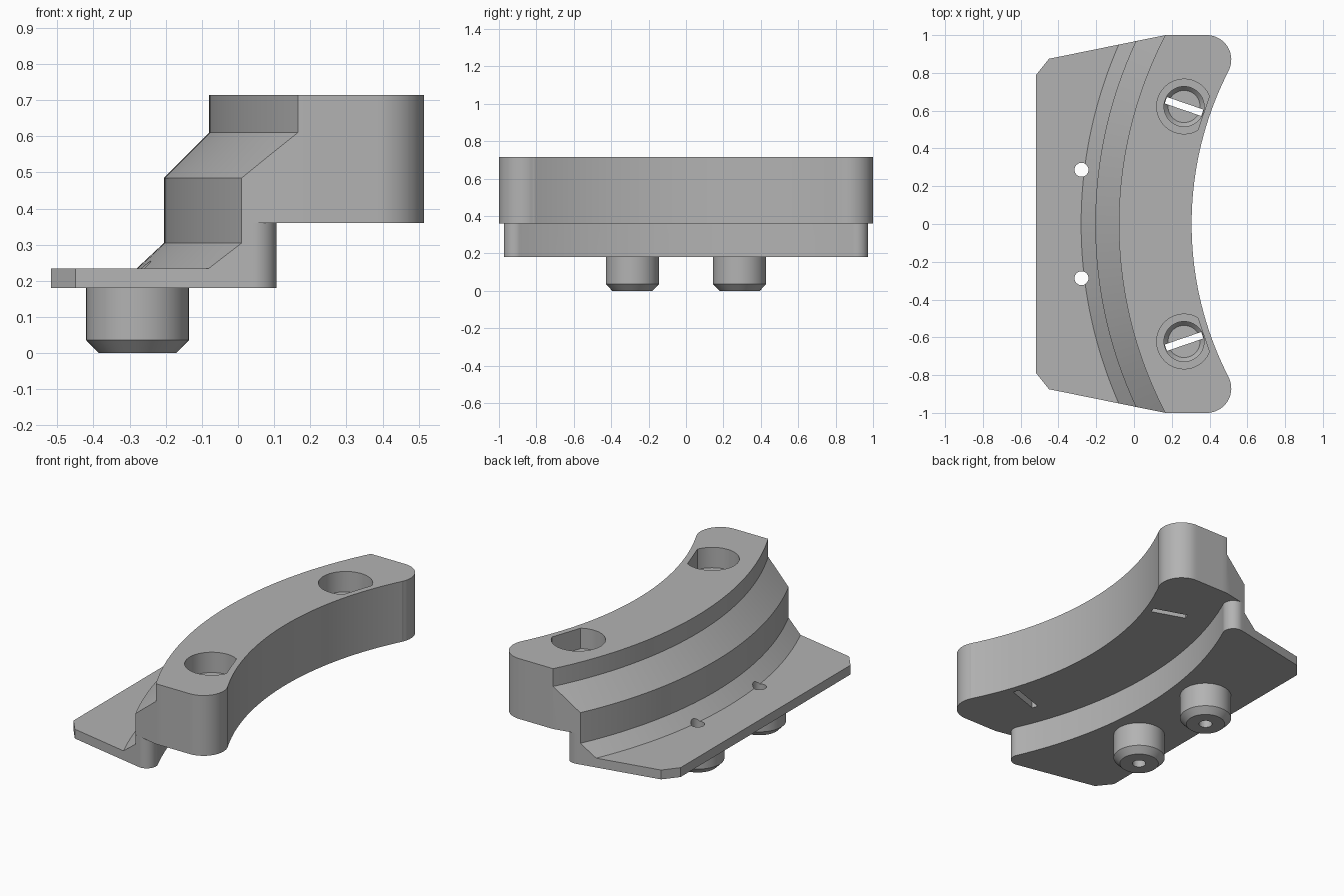
import bpy, bmesh
from math import sin, cos, radians, pi, atan2

if "Cube" in bpy.data.objects:
    bpy.data.objects.remove(bpy.data.objects["Cube"], do_unlink=True)

grey = bpy.data.materials.new("plain grey")
grey.use_nodes = True
colour = (0.45, 0.45, 0.45, 1)
grey.diffuse_color = colour
grey.node_tree.nodes["Principled BSDF"].inputs["Base Color"].default_value = colour

CX = 2.08          # centre of all the curved walls
HOLE = (0.265, 0.622)
PIN = (-0.278, 0.287)


def make(name, bm):
    bmesh.ops.recalc_face_normals(bm, faces=bm.faces)
    mesh = bpy.data.meshes.new(name)
    bm.to_mesh(mesh)
    bm.free()
    mesh.materials.append(grey)
    obj = bpy.data.objects.new(name, mesh)
    bpy.context.collection.objects.link(obj)
    return obj


def loft(name, rings):
    """Closed solid through rings of equal point count."""
    bm = bmesh.new()
    rows = [[bm.verts.new(p) for p in ring] for ring in rings]
    n = len(rows[0])
    for a, b in zip(rows, rows[1:]):
        for i in range(n):
            j = (i + 1) % n
            bm.faces.new((a[i], a[j], b[j], b[i]))
    bm.faces.new(rows[0])
    bm.faces.new(rows[-1])
    return make(name, bm)


def prism(name, outline, z0, z1):
    return loft(name, [[(x, y, z) for x, y in outline] for z in (z0, z1)])


def arc(cx, cy, r, a0, a1, n):
    return [(cx + r * cos(radians(a0 + (a1 - a0) * i / n)),
             cy + r * sin(radians(a0 + (a1 - a0) * i / n))) for i in range(n + 1)]


def turned(name, x, y, steps, n=48):
    """Round solid from (radius, z) steps."""
    return loft(name, [[(x + r * cos(2 * pi * i / n), y + r * sin(2 * pi * i / n), z)
                        for i in range(n)] for r, z in steps])


def sweep(name, profile, half=37, n=74):
    """Sweep a (radius, z) profile along the common curve."""
    angles = [radians(180 - half + 2 * half * i / n) for i in range(n + 1)]
    return loft(name, [[(CX + r * cos(a), r * sin(a), z) for r, z in profile] for a in angles])


def combine(obj, other, operation):
    mod = obj.modifiers.new(operation.lower(), "BOOLEAN")
    mod.operation, mod.solver, mod.object = operation, "EXACT", other
    bpy.context.view_layer.objects.active = obj
    bpy.ops.object.modifier_apply(modifier=mod.name)
    bpy.data.objects.remove(other, do_unlink=True)


def mirrored(half):
    return half + [(x, -y) for x, y in reversed(half)]


def end_line(x):
    return 0.966 + 0.203 * x


# Upper curved block with rounded inner corners
body = sweep("curved_bracket", [(1.775, 0.36), (1.775, 0.715), (2.16, 0.715),
                                (2.16, 0.61), (2.285, 0.485), (2.285, 0.36)])
upper = [(-0.6, end_line(-0.6)), (0.167, 1.0)] + arc(0.385, 0.87, 0.13, 90, -27, 20)
combine(body, prism("upper_outline", mirrored(upper), 0.2, 0.9), "INTERSECT")

# Lower step and flat base plate
base = sweep("base_plate", [(2.17, 0.18), (2.17, 0.36), (2.285, 0.36), (2.285, 0.305),
                            (2.36, 0.235), (3.2, 0.235), (3.2, 0.18)])
lower = [(-0.518, 0.79), (-0.45, end_line(-0.45))]
lower += arc(0.0465, 0.9144, 0.06, 101.5, -24, 16)
combine(base, prism("lower_outline", mirrored(lower), 0.0, 0.6), "INTERSECT")
combine(body, base, "UNION")

# Screw recesses with a flat on the thin side and a slot through the floor
for side in (1, -1):
    hx, hy = HOLE[0], HOLE[1] * side
    out = atan2(-hy, CX - hx)
    ux, uy = cos(out), sin(out)

    def place(points):
        return [(hx + u * ux - v * uy, hy + u * uy + v * ux) for u, v in points]

    recess = arc(0, 0, 0.145, 41, 319, 44)
    combine(body, prism("recess_cutter", place(recess), 0.595, 0.9), "DIFFERENCE")
    combine(body, turned("bore_cutter", hx, hy, [(0.085, 0.5), (0.106, 0.525), (0.106, 0.65)]),
            "DIFFERENCE")
    slot = [(-0.102, -0.018), (0.102, -0.018), (0.102, 0.018), (-0.102, 0.018)]
    combine(body, prism("slot_cutter", place(slot), 0.3, 0.53), "DIFFERENCE")

# Locating pins, drilled through together with the plate
parts = [body]
for side, label in ((1, "back"), (-1, "front")):
    px, py = PIN[0], PIN[1] * side
    pin = turned(label + "_pin", px, py, [(0.107, 0), (0.142, 0.036), (0.142, 0.19)])
    for target in (body, pin):
        drill = turned("drill_cutter", px, py, [(0.037, -0.1), (0.037, 0.4)], 24)
        combine(target, drill, "DIFFERENCE")
    parts.append(pin)

# Smooth curves, sharp edges
for obj in parts:
    bpy.ops.object.select_all(action="DESELECT")
    obj.select_set(True)
    bpy.context.view_layer.objects.active = obj
    bpy.ops.object.shade_smooth_by_angle(angle=radians(25))
